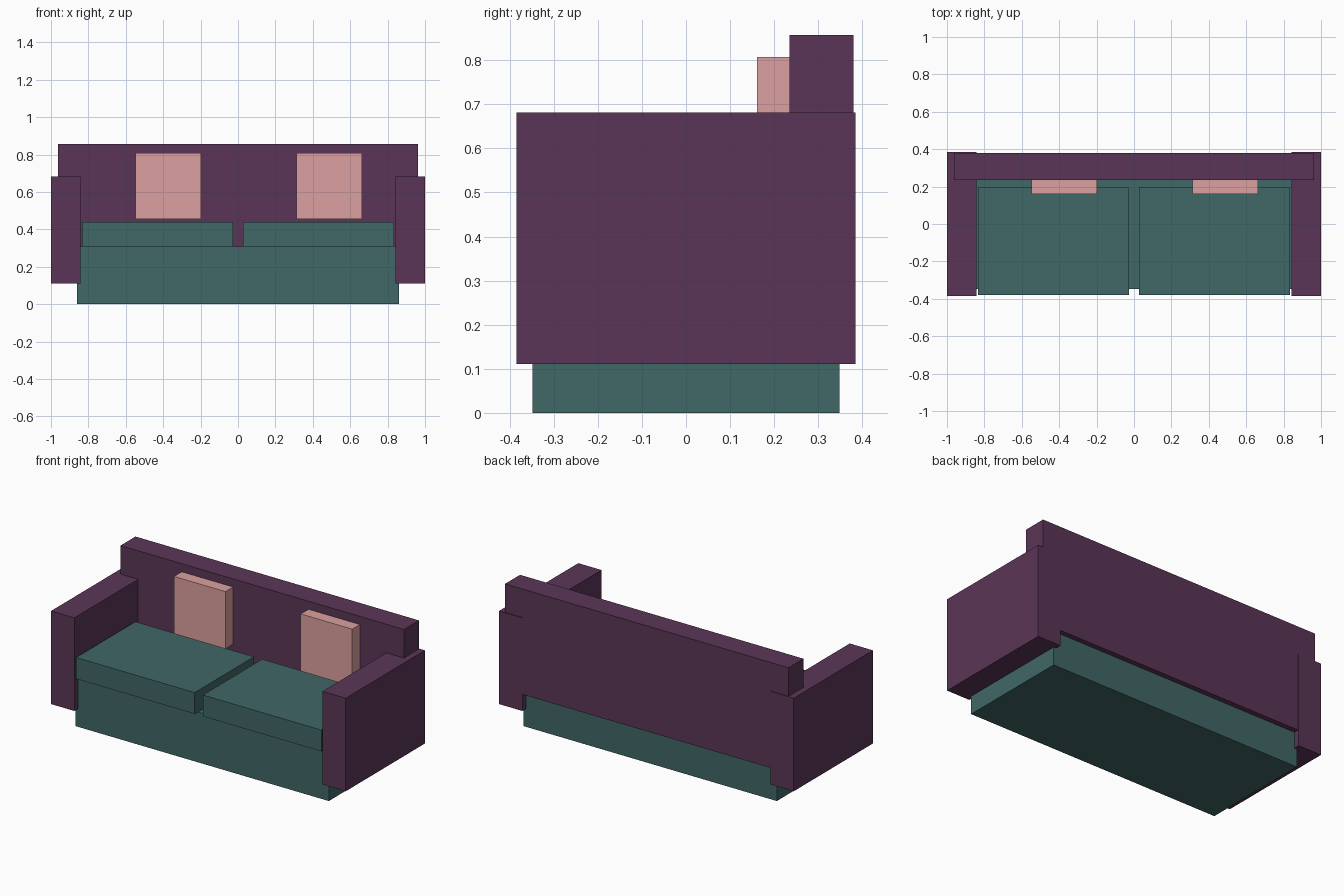
import bpy

if "Cube" in bpy.data.objects:
    bpy.data.objects.remove(bpy.data.objects["Cube"])


def material(name, color):
    m = bpy.data.materials.new(name)
    m.diffuse_color = (*color, 1.0)
    m.use_nodes = True
    m.node_tree.nodes["Principled BSDF"].inputs["Base Color"].default_value = m.diffuse_color
    return m


plum = material("plum_fabric", (0.105, 0.036, 0.095))
teal = material("teal_fabric", (0.052, 0.135, 0.135))
pink = material("pink_fabric", (0.72, 0.35, 0.35))


def box(name, x, y, z, mat):
    """Flat-sided block given by its (min, max) range on each axis."""
    ranges = (x, y, z)
    bpy.ops.mesh.primitive_cube_add(size=1, location=[(a + b) / 2 for a, b in ranges])
    ob = bpy.context.object
    ob.name = name
    ob.scale = [b - a for a, b in ranges]
    bpy.ops.object.transform_apply(location=False, rotation=False, scale=True)
    ob.data.materials.append(mat)
    return ob


# Base and backrest
box("base", (-0.86, 0.86), (-0.348, 0.348), (0, 0.309), teal)
box("backrest", (-0.962, 0.962), (0.235, 0.38), (0.21, 0.857), plum)

# Arms and seat cushions, one per side
for side, s in (("left", -1), ("right", 1)):
    box(side + "_arm", sorted((s * 0.842, s * 1.0)), (-0.384, 0.384), (0.111, 0.682), plum)
    box(side + "_seat_cushion", sorted((s * 0.028, s * 0.833)), (-0.38, 0.195), (0.309, 0.44), teal)

# Throw pillows, slightly off-centre as a pair
for side, x in (("left", -0.547), ("right", 0.313)):
    box(side + "_pillow", (x, x + 0.349), (0.161, 0.245), (0.456, 0.807), pink)
